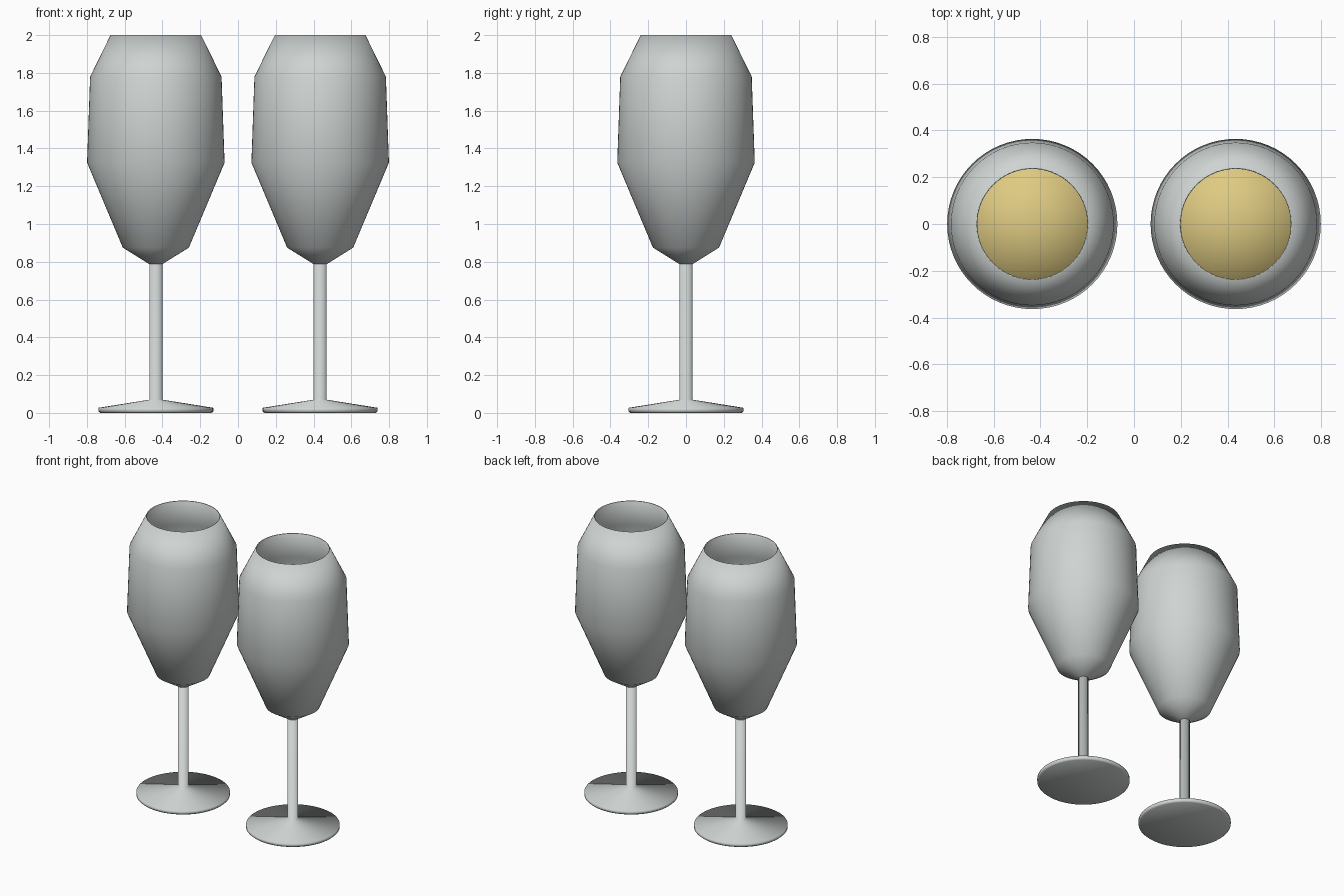
import bpy
import bmesh
import math
from mathutils import Vector

if "Cube" in bpy.data.objects:
    bpy.data.objects.remove(bpy.data.objects["Cube"], do_unlink=True)

SEGMENTS = 64
SPACING = 0.435


def make_material(name, colour):
    mat = bpy.data.materials.new(name)
    mat.use_nodes = True
    mat.diffuse_color = colour
    mat.node_tree.nodes["Principled BSDF"].inputs["Base Color"].default_value = colour
    return mat


def lathe(name, profile, x, mat):
    """Turn a (radius, height) profile around the vertical axis."""
    bm = bmesh.new()
    verts = [bm.verts.new((r, 0, z)) for r, z in profile]
    edges = [bm.edges.new(pair) for pair in zip(verts, verts[1:])]
    bmesh.ops.spin(bm, geom=verts + edges, cent=(0, 0, 0), axis=(0, 0, 1),
                   angle=math.tau, steps=SEGMENTS, use_merge=True)
    bmesh.ops.remove_doubles(bm, verts=bm.verts, dist=0.0005)
    bmesh.ops.recalc_face_normals(bm, faces=bm.faces)
    # Make sure the widest side faces point away from the axis
    bm.normal_update()
    turn = sum(f.normal.dot(Vector((c.x, c.y, 0))) * f.calc_area()
               for f in bm.faces for c in [f.calc_center_median()])
    if turn < 0:
        bmesh.ops.reverse_faces(bm, faces=bm.faces)
    for face in bm.faces:
        face.smooth = True
    mesh = bpy.data.meshes.new(name)
    bm.to_mesh(mesh)
    bm.free()
    mesh.materials.append(mat)
    obj = bpy.data.objects.new(name, mesh)
    obj.location.x = x
    bpy.context.collection.objects.link(obj)
    return obj


glass = make_material("pale grey glass", (0.62, 0.66, 0.65, 1))
gold = make_material("golden drink", (0.73, 0.59, 0.22, 1))

STEM_AND_FOOT = [(0, 0), (0.295, 0), (0.304, 0.008), (0.304, 0.027),
                 (0.034, 0.07), (0.034, 0.79), (0, 0.79)]
BOWL = [(0, 0.785), (0.034, 0.787), (0.175, 0.875), (0.364, 1.325),
        (0.348, 1.78), (0.24, 2.0)]
DRINK = [(0, 0.876), (0.166, 0.882), (0.355, 1.32), (0, 1.32)]

for side, sign in (("left", 1), ("right", -1)):
    x = sign * SPACING
    lathe(side + "_stem_and_foot", STEM_AND_FOOT, x, glass)
    # Thin-walled bowl, thickened inwards
    bowl = lathe(side + "_bowl", BOWL, x, glass)
    wall = bowl.modifiers.new("wall", "SOLIDIFY")
    wall.thickness = 0.005
    wall.offset = -1
    # Drink filling the bowl up to its widest point
    lathe(side + "_drink", DRINK, x, gold)
